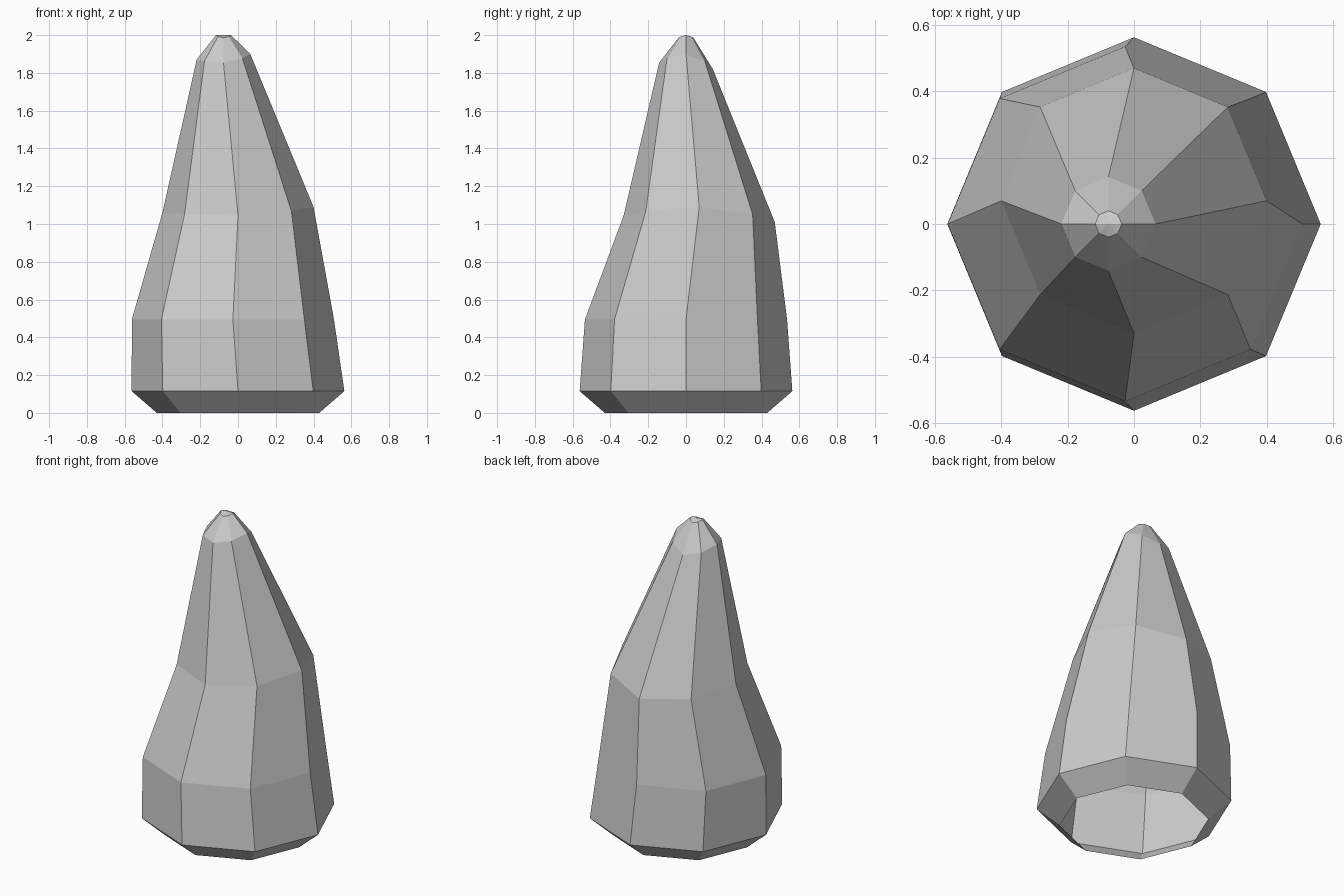
import bpy, bmesh
from math import cos, sin, pi

if "Cube" in bpy.data.objects:
    bpy.data.objects.remove(bpy.data.objects["Cube"])

SIDES = 8
# Rings: centre x, centre y, radius, heights at (right, back, left, front)
RINGS = [
    (0, 0, 0.43, (0, 0, 0, 0)),
    (0, 0, 0.563, (0.115, 0.115, 0.115, 0.115)),
    (-0.027, 0, 0.535, (0.495, 0.495, 0.495, 0.495)),
    (0, 0.07, 0.4, (1.09, 1.01, 1.06, 1.045)),
    (-0.077, 0, 0.142, (1.90, 1.82, 1.87, 1.855)),
    (-0.077, 0, 0.04, (2.0, 1.985, 2.0, 1.985)),
]


def height(zs, i):
    # Corners between two main directions take the average height
    q = i // 2
    return zs[q] if i % 2 == 0 else (zs[q] + zs[(q + 1) % 4]) / 2


# Tapered, leaning eight-sided shell, open underneath
bm = bmesh.new()
rings = []
for cx, cy, r, zs in RINGS:
    rings.append([bm.verts.new((cx + r * cos(i * 2 * pi / SIDES),
                                cy + r * sin(i * 2 * pi / SIDES),
                                height(zs, i))) for i in range(SIDES)])
for a, b in zip(rings, rings[1:]):
    for i in range(SIDES):
        j = (i + 1) % SIDES
        bm.faces.new((a[i], a[j], b[j], b[i]))

# Small cap on the tip
tip = bm.verts.new((-0.077, 0, 2.0))
for i in range(SIDES):
    bm.faces.new((rings[-1][i], rings[-1][(i + 1) % SIDES], tip))

mesh = bpy.data.meshes.new("rock_spike")
bm.to_mesh(mesh)
bm.free()
bpy.context.collection.objects.link(bpy.data.objects.new("rock_spike", mesh))
